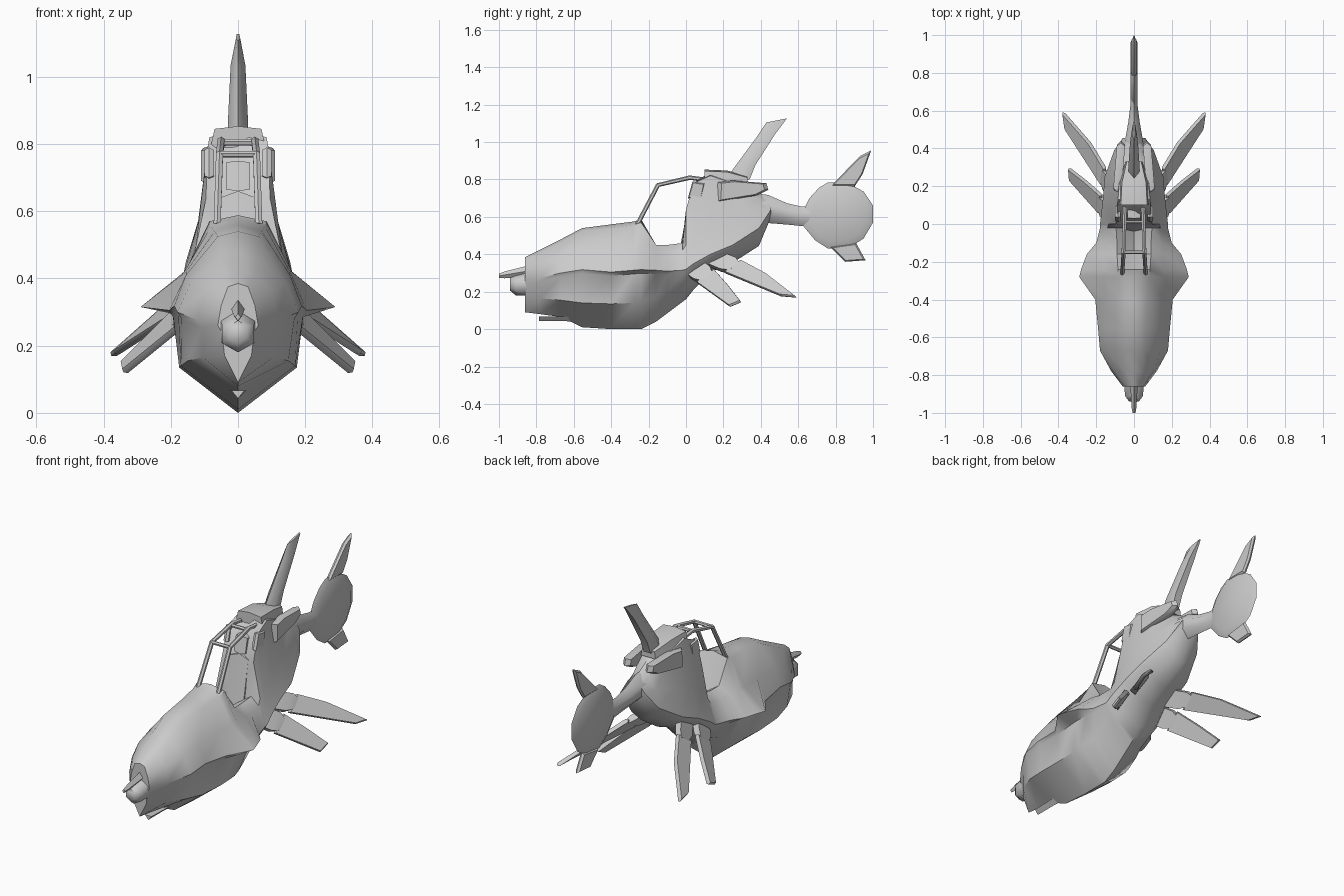
import bpy, bmesh, math
from mathutils import Vector

if "Cube" in bpy.data.objects:
    bpy.data.objects.remove(bpy.data.objects["Cube"])

grey = bpy.data.materials.new("plain_grey")
grey.diffuse_color = (0.6, 0.6, 0.6, 1)
grey.use_nodes = True
grey.node_tree.nodes["Principled BSDF"].inputs["Base Color"].default_value = grey.diffuse_color


def make(name, verts, faces, angle=40):
    """Mesh object with outward normals and smooth shading below an angle."""
    mesh = bpy.data.meshes.new(name)
    mesh.from_pydata([tuple(v) for v in verts], [], faces)
    bm = bmesh.new()
    bm.from_mesh(mesh)
    bmesh.ops.remove_doubles(bm, verts=bm.verts, dist=0.0005)
    bmesh.ops.recalc_face_normals(bm, faces=bm.faces)
    bm.to_mesh(mesh)
    bm.free()
    mesh.materials.append(grey)
    ob = bpy.data.objects.new(name, mesh)
    bpy.context.collection.objects.link(ob)
    bpy.ops.object.select_all(action='DESELECT')
    ob.select_set(True)
    bpy.context.view_layer.objects.active = ob
    bpy.ops.object.shade_smooth_by_angle(angle=math.radians(angle))
    return ob


def loft(name, rings, angle=40):
    """Skin a list of equal rings and cap both ends."""
    n = len(rings[0])
    verts = [p for ring in rings for p in ring]
    faces = [(i * n + j, i * n + (j + 1) % n, (i + 1) * n + (j + 1) % n, (i + 1) * n + j)
             for i in range(len(rings) - 1) for j in range(n)]
    faces += [tuple(range(n)), tuple(range((len(rings) - 1) * n, len(rings) * n))]
    return make(name, verts, faces, angle)


def mirror(ob):
    m = ob.modifiers.new("mirror", 'MIRROR')
    m.use_axis = (True, False, False)
    return ob


def plate(name, outline, half, x=0.0, edge=1.0, slope=0.0, angle=40):
    """Side outline (y, z) given thickness in x; edge < 1 shrinks the outer faces."""
    cy = sum(p[0] for p in outline) / len(outline)
    cz = sum(p[1] for p in outline) / len(outline)
    def ring(dx, s):
        return [(x + dx + slope * (y - cy), cy + (y - cy) * s, cz + (z - cz) * s) for y, z in outline]
    return loft(name, [ring(-half, edge), ring(0, 1), ring(half, edge)], angle)


def bar(name, pts, r, sides=6):
    """Round bar through a few points."""
    pts = [Vector(p) for p in pts]
    rings = []
    for i, p in enumerate(pts):
        d = (pts[min(i + 1, len(pts) - 1)] - pts[max(i - 1, 0)]).normalized()
        u = d.cross(Vector((0, 1, 0.3)) if abs(d.x) > 0.9 else Vector((1, 0, 0))).normalized()
        v = d.cross(u)
        rings.append([p + r * (u * math.cos(a) + v * math.sin(a))
                      for a in [2 * math.pi * k / sides for k in range(sides)]])
    return loft(name, rings)


# Fuselage stations: y, keel z, chine x z, ridge x z, shoulder x z, top edge x z, top centre z
nose = [
    (-.86, .09, .04, .17, .06, .26, .05, .32, .03, .375, .385),
    (-.78, .08, .105, .165, .12, .275, .10, .36, .05, .41, .425),
    (-.67, .065, .15, .155, .18, .30, .14, .39, .055, .465, .48),
    (-.555, .01, .17, .14, .19, .318, .155, .41, .06, .525, .54),
    (-.40, .0, .175, .135, .205, .305, .155, .42, .07, .54, .56),
    (-.28, .0, .175, .14, .29, .315, .16, .42, .08, .555, .575),
    (-.24, .0, .17, .15, .28, .318, .155, .425, .085, .57, .588),
]
rear = [
    (-.16, .04, .15, .17, .25, .315, .155, .42, .09, .45, .39),
    (-.10, .085, .135, .20, .20, .31, .15, .41, .09, .45, .38),
    (-.02, .145, .12, .22, .18, .315, .14, .42, .095, .46, .40),
    (.00, .16, .12, .23, .18, .32, .135, .45, .095, .64, .50),
    (.04, .21, .115, .26, .175, .35, .125, .50, .092, .78, .70),
    (.13, .305, .10, .335, .165, .40, .12, .56, .085, .82, .84),
    (.25, .355, .08, .39, .155, .45, .11, .60, .075, .78, .81),
    (.39, .445, .06, .475, .105, .54, .085, .63, .045, .70, .73),
    (.455, .60, .03, .61, .06, .64, .04, .67, .02, .685, .69),
]
rings = []
for y, zk, xc, zc, xr, zr, xs, zs, xt, zt, zm in nose + rear:
    # the extra point tucked under the ridge makes the overhanging ledge
    half = [(xc, y, zc), (min(xr - .012, .195), y, zr - .02), (xr, y, zr), (xs, y, zs), (xt, y, zt)]
    rings.append([(0, y, zk)] + half + [(0, y, zm)] + [(-x, y, z) for x, y, z in reversed(half)])
loft("fuselage", rings, 42)

# Nose sensor, gun and chin plate
def hexagon(y, rx, rz, z):
    return [(rx * math.sin(a), y, z + rz * math.cos(a))
            for a in [k * math.pi / 3 for k in range(6)]]
loft("nose_sensor", [hexagon(-.94, .03, .035, .24), hexagon(-.91, .055, .055, .235),
                     hexagon(-.84, .06, .065, .245)], 60)
loft("nose_gun", [[(r, y, z), (0, y, z + 1.4 * r), (-r, y, z), (0, y, z - 1.4 * r)]
                  for y, z, r in [(-1, .285, .008), (-.97, .29, .013), (-.85, .31, .02)]])
loft("chin_plate", [[(w, y, z + .012), (-w, y, z + .012), (0, y, z - .012)]
                    for y, z, w in [(-.785, .055, .02), (-.65, .055, .025), (-.58, .05, .025)]])

# Canopy frame
mirror(bar("canopy_rail", [(.062, -.26, .56), (.055, -.15, .77), (.05, .02, .81), (.048, .09, .80)], .012))
bar("canopy_front_crossbar", [(-.055, -.15, .77), (.055, -.15, .77)], .010)
bar("canopy_rear_crossbar", [(-.05, .01, .805), (.05, .01, .805)], .010)

# Seat and headrest
plate("seat_back", [(-.04, .39), (.03, .39), (.06, .66), (.01, .66)], .055, edge=.85)
plate("headrest", [(.01, .66), (.06, .66), (.08, .75), (.03, .75)], .035, edge=.9)

# Roof collar and tall dorsal fin
loft("roof_collar", [[(w, y, z), (w * .85, y, z + h), (0, y, z + h + .008), (-w * .85, y, z + h), (-w, y, z)]
                     for y, z, h, w in [(.10, .79, .055, .082), (.22, .78, .06, .075), (.33, .77, .04, .045)]])
loft("dorsal_fin", [[(0, y0, z0), (w, y0 * .6 + y1 * .4, z0 * .6 + z1 * .4), (w * .7, y1, z1),
                     (-w * .7, y1, z1), (-w, y0 * .6 + y1 * .4, z0 * .6 + z1 * .4)]
                    for y0, z0, y1, z1, w in [(.20, .78, .34, .80, .03), (.255, .86, .37, .875, .03),
                                              (.38, 1.03, .475, 1.04, .022), (.43, 1.105, .54, 1.127, .006)]], 50)

# Side pods, toed in towards the tail
mirror(plate("side_pod", [(.17, .785), (.25, .795), (.43, .78), (.44, .745), (.38, .715), (.165, .68)],
             .022, x=.078, edge=.85, slope=-.07))
mirror(plate("pod_bracket", [(.01, .70), (.035, .79), (.10, .78), (.08, .68)], .014, x=.086, edge=.85))

# Tail boom, tail disc and its fins
loft("tail_boom", [[(0, y, z + h), (w, y, z + h * .4), (w, y, z - h * .4), (0, y, z - h),
                    (-w, y, z - h * .4), (-w, y, z + h * .4)]
                   for y, z, h, w in [(.34, .65, .08, .06), (.44, .642, .075, .048),
                                      (.54, .616, .057, .03), (.62, .603, .052, .02), (.70, .603, .05, .016)]], 60)
plate("tail_disc", [(.62, .62), (.66, .70), (.71, .755), (.76, .785), (.86, .785), (.95, .735),
                    (1, .66), (1, .57), (.95, .485), (.88, .44), (.76, .43), (.69, .475), (.62, .56)],
      .018, edge=.8)
plate("tail_upper_fin", [(.77, .76), (.93, .925), (.99, .955), (.945, .83), (.90, .76)], .012, edge=.85)
plate("tail_lower_fin", [(.77, .44), (.85, .36), (.96, .368), (.91, .46)], .012, edge=.85)


# Swept blades with root mounts
def blade(name, a_root, b_root, b_mid, b_tip, a_tip, t):
    pts = [Vector(p) for p in (a_root, b_root, b_mid, b_tip, a_tip)]
    c = sum(pts, Vector()) / 5
    n = (pts[1] - pts[0]).cross(pts[4] - pts[0]).normalized() * t
    rings = [[c + (p - c) * .95 + n for p in pts], pts, [c + (p - c) * .95 - n for p in pts]]
    mirror(loft(name, rings))
    # mount: short block running from the hull to the blade root
    mid = (pts[0] + pts[1]) / 2
    out = (pts[4] - pts[0]).normalized()
    ch = (pts[1] - pts[0]) * .42
    block = [[mid + out * d + ch * i * s + n * j * 1.4 * s for i, j in ((1, 1), (1, -1), (-1, -1), (-1, 1))]
             for d, s in ((-.10, 1.1), (-.02, 1.1), (.02, .7))]
    mirror(loft(name + "_mount", block))


blade("rear_blade", (.165, .20, .305), (.15, .29, .37), (.235, .43, .295), (.377, .592, .17), (.365, .51, .177), .011)
blade("front_blade", (.18, .055, .25), (.17, .15, .32), (.255, .225, .235), (.345, .295, .145), (.34, .235, .12), .011)
